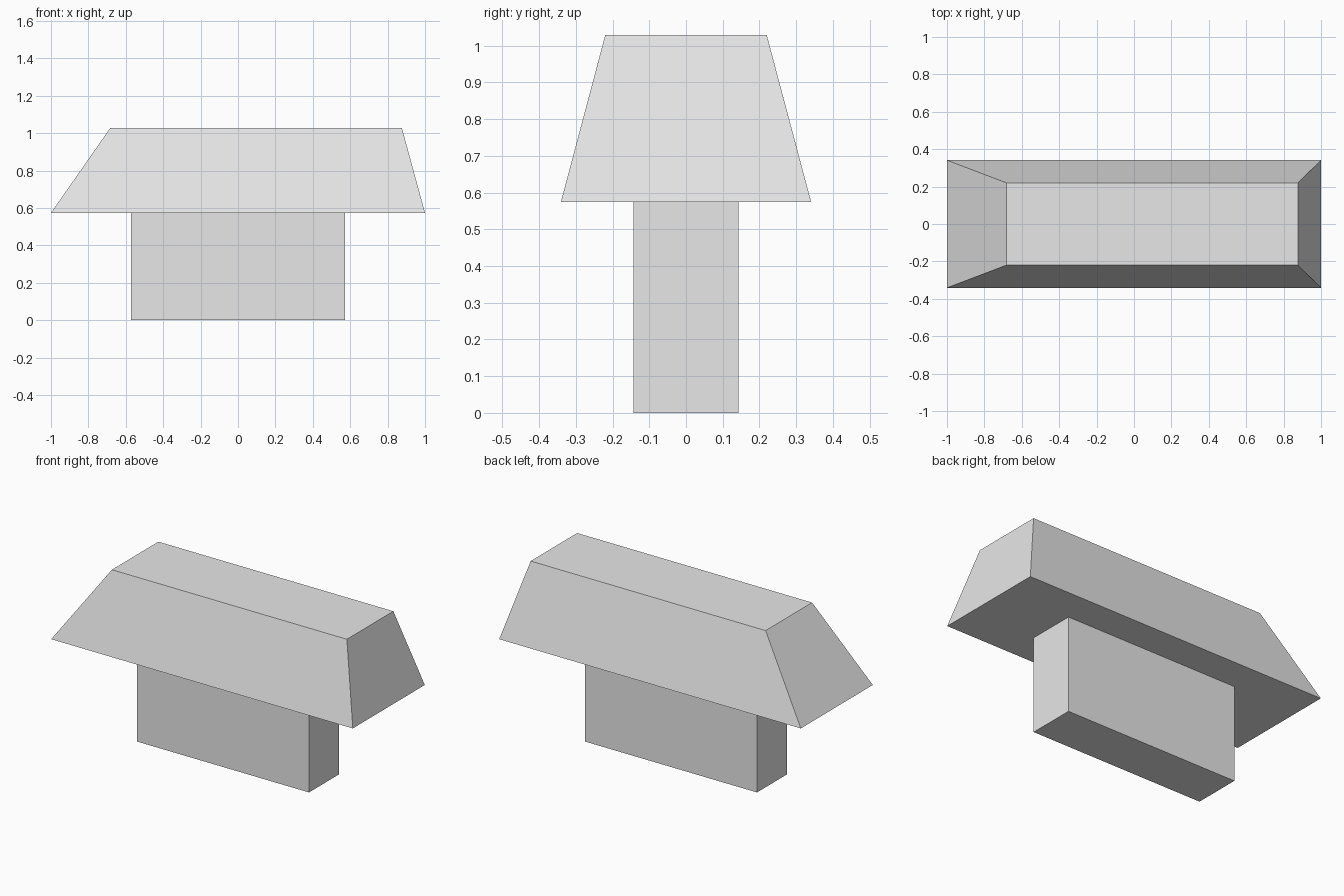
import bpy
import bmesh

if "Cube" in bpy.data.objects:
    bpy.data.objects.remove(bpy.data.objects["Cube"])

grey = bpy.data.materials.new("light_grey")
grey.diffuse_color = (0.8, 0.8, 0.8, 1.0)
grey.use_nodes = True
grey.node_tree.nodes["Principled BSDF"].inputs["Base Color"].default_value = grey.diffuse_color


def tapered_block(name, bottom, top):
    """Block between two rectangles, each given as (x0, x1, half_depth, z)."""
    bm = bmesh.new()
    rings = []
    for x0, x1, d, z in (bottom, top):
        corners = ((x0, -d, z), (x1, -d, z), (x1, d, z), (x0, d, z))
        rings.append([bm.verts.new(c) for c in corners])
    low, high = rings
    bm.faces.new(low[::-1])
    bm.faces.new(high)
    for i in range(4):
        j = (i + 1) % 4
        bm.faces.new((low[i], low[j], high[j], high[i]))
    mesh = bpy.data.meshes.new(name)
    bm.to_mesh(mesh)
    bm.free()
    mesh.materials.append(grey)
    obj = bpy.data.objects.new(name, mesh)
    bpy.context.collection.objects.link(obj)
    return obj


# Upright rectangular base
tapered_block("base", (-0.571, 0.571, 0.143, 0.0), (-0.571, 0.571, 0.143, 0.574))

# Overhanging top with sloped sides, longer slope on the left
tapered_block("sloped_top", (-1.0, 1.0, 0.341, 0.574), (-0.682, 0.876, 0.22, 1.029))
